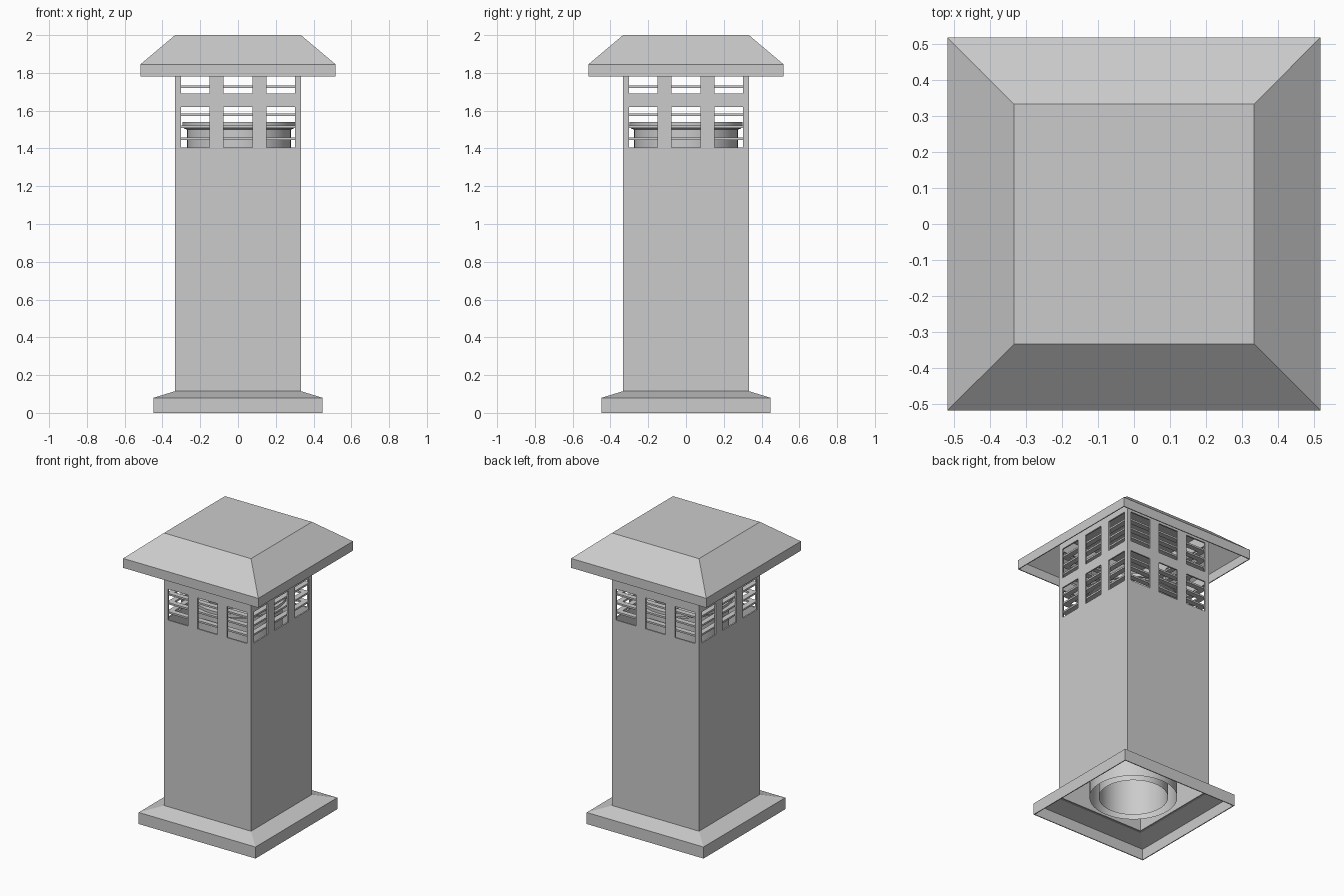
import bpy, bmesh
from math import pi, cos, sin
from mathutils import Matrix

if "Cube" in bpy.data.objects:
    bpy.data.objects.remove(bpy.data.objects["Cube"])


def finish(name, bm, wall=0.0, smooth=False):
    bmesh.ops.remove_doubles(bm, verts=bm.verts, dist=1e-5)
    mesh = bpy.data.meshes.new(name)
    bm.to_mesh(mesh)
    bm.free()
    ob = bpy.data.objects.new(name, mesh)
    bpy.context.collection.objects.link(ob)
    if wall:
        mod = ob.modifiers.new("sheet_thickness", 'SOLIDIFY')
        mod.thickness = wall
        mod.offset = -1
        mod.use_even_offset = True
    if smooth:
        bpy.context.view_layer.objects.active = ob
        ob.select_set(True)
        bpy.ops.object.shade_smooth_by_angle(angle=0.6)
        ob.select_set(False)
    return ob


def loft(name, profile, sides, wall=0.0, cap_top=False, closed=False, smooth=False, cx=0.0):
    """Stack regular rings of (radius or half width, z)."""
    bm = bmesh.new()
    rings = []
    for r, z in profile:
        if sides == 4:
            pts = [(-r, -r), (r, -r), (r, r), (-r, r)]
        else:
            pts = [(cx + r * cos(2 * pi * i / sides), r * sin(2 * pi * i / sides))
                   for i in range(sides)]
        rings.append([bm.verts.new((x, y, z)) for x, y in pts])
    pairs = list(zip(rings, rings[1:]))
    if closed:
        pairs.append((rings[-1], rings[0]))
    for a, b in pairs:
        for i in range(sides):
            j = (i + 1) % sides
            bm.faces.new((a[i], a[j], b[j], b[i]))
    if cap_top:
        bm.faces.new(rings[-1])
    return finish(name, bm, wall, smooth)


# Hollow sheet base flange and roof cap
loft("base_flange", [(0.447, 0), (0.447, 0.08), (0.333, 0.115)], 4, wall=0.006)
loft("roof_cap", [(0.517, 1.78), (0.517, 1.845), (0.333, 2.0)], 4, wall=0.006, cap_top=True)

# Square shaft with two rows of three openings on each side
H = 0.333
xs = [-H, -0.302, -0.15, -0.076, 0.076, 0.15, 0.302, H]
zs = [0.113, 1.405, 1.62, 1.69, 1.9, 1.992]
bm = bmesh.new()
for k in range(4):
    rot = Matrix.Rotation(k * pi / 2, 3, 'Z')
    grid = [[bm.verts.new(rot @ Matrix.Translation((x, -H, z)).translation) for x in xs] for z in zs]
    for r in range(len(zs) - 1):
        for c in range(len(xs) - 1):
            if r in (1, 3) and c in (1, 3, 5):
                continue
            bm.faces.new((grid[r][c], grid[r][c + 1], grid[r + 1][c + 1], grid[r + 1][c]))
finish("shaft", bm, wall=0.01)

# Horizontal louvre blades running round the inside of the shaft
for row, mid in enumerate((1.515, 1.79)):
    for n in (-1, 0, 1):
        z = mid + n * 0.063
        loft(f"louvre_{row}_{n + 1}",
             [(0.322, z - 0.006), (0.322, z + 0.006), (0.285, z + 0.006), (0.285, z - 0.006)],
             4, closed=True)

# Double-walled flue pipe with a rolled rim
loft("flue_pipe", [(0.275, 0.09), (0.275, 1.5), (0.29, 1.505), (0.29, 1.515), (0.3, 1.517),
                   (0.3, 1.54), (0.217, 1.54), (0.217, 0.09)], 48, smooth=True, cx=0.005)
